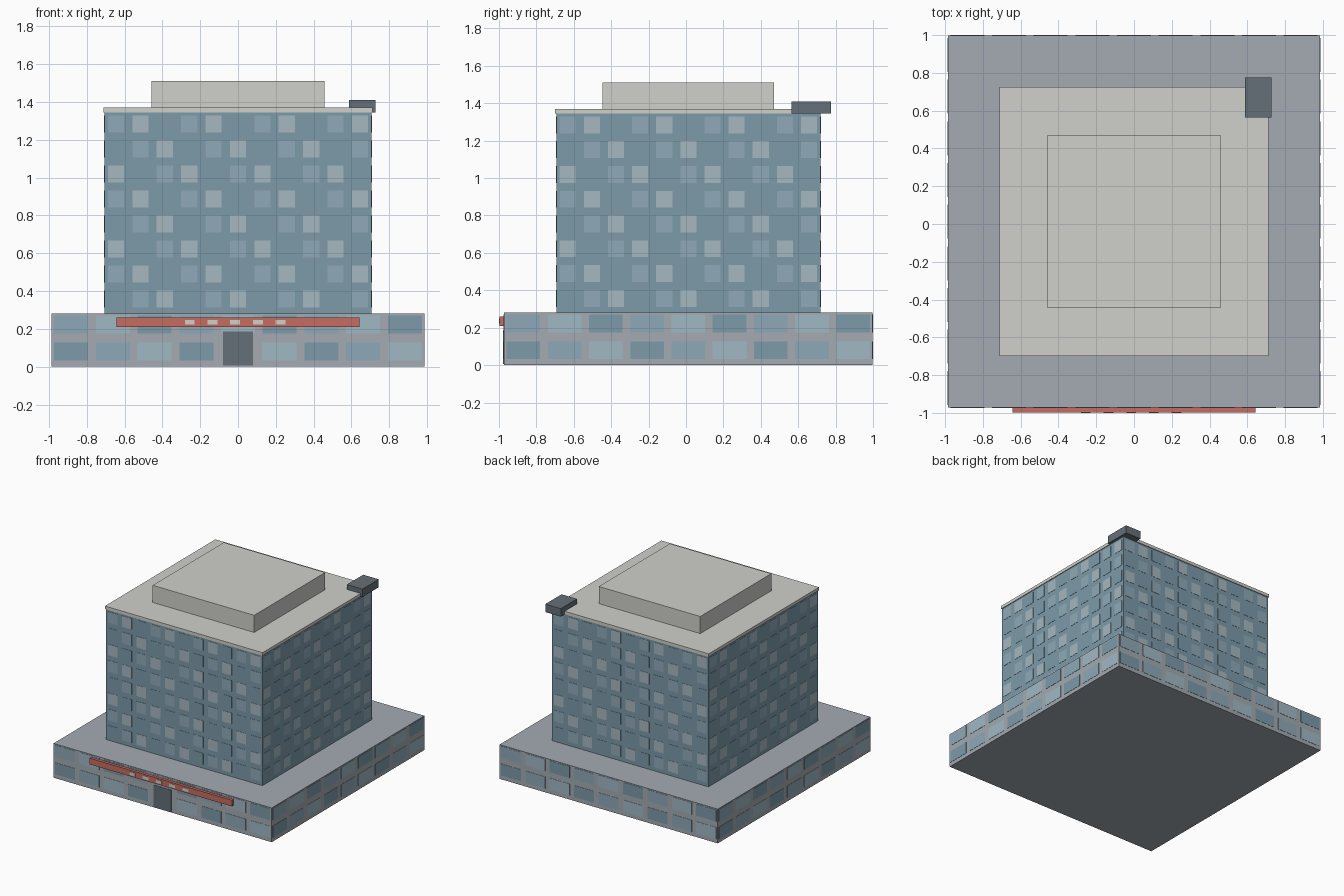
import bpy, bmesh
from mathutils import Matrix, Vector
from math import pi

if "Cube" in bpy.data.objects:
    bpy.data.objects.remove(bpy.data.objects["Cube"])

CY = 0.0125  # the sign at the front shifts the building slightly back


def mat(name, rgb):
    m = bpy.data.materials.new(name)
    lin = [((c / 255 + 0.055) / 1.055) ** 2.4 for c in rgb]
    m.diffuse_color = (*lin, 1)
    m.use_nodes = True
    m.node_tree.nodes["Principled BSDF"].inputs["Base Color"].default_value = m.diffuse_color
    return m


STONE = mat("grey_stone", (163, 171, 178))
GLASS = mat("blue_glass", (125, 155, 170))
GLASS_MID = mat("mid_glass", (143, 170, 184))
GLASS_PALE = mat("pale_glass", (165, 184, 192))
SHOP_MID = mat("shop_mid_glass", (142, 169, 184))
SHOP_PALE = mat("shop_pale_glass", (160, 185, 197))
ROOF = mat("roof_cream", (208, 208, 203))
DARK = mat("dark_grey", (101, 112, 120))
RED = mat("sign_red", (198, 108, 96))


def add_box(bm, lo, hi, xf=Matrix(), slot=0):
    lo, hi = Vector(lo), Vector(hi)
    size = Matrix.Diagonal((*(hi - lo), 1))
    r = bmesh.ops.create_cube(bm, size=1, matrix=xf @ Matrix.Translation((lo + hi) / 2) @ size)
    for f in {f for v in r["verts"] for f in v.link_faces}:
        f.material_index = slot


def finish(name, bm, *mats):
    me = bpy.data.meshes.new(name)
    bm.to_mesh(me)
    bm.free()
    for m in mats:
        me.materials.append(m)
    ob = bpy.data.objects.new(name, me)
    bpy.context.collection.objects.link(ob)


def box(name, lo, hi, m):
    bm = bmesh.new()
    add_box(bm, lo, hi)
    finish(name, bm, m)


def windows(name, half, cols, pitch, rows, z0, dz, w, h, mats, skip=()):
    """Thin panes on all four walls, three tones cycling diagonally."""
    bm = bmesh.new()
    for side in range(4):
        xf = Matrix.Translation((0, CY, 0)) @ Matrix.Rotation(side * pi / 2, 4, "Z")
        for r in range(rows):
            for i in range(cols):
                if (side, r, i) in skip:
                    continue
                x, z = (i - (cols - 1) / 2) * pitch, z0 + r * dz
                add_box(bm, (x - w / 2, -half - 0.002, z - h / 2),
                        (x + w / 2, -half + 0.004, z + h / 2), xf, (i + r) % 3)
    finish(name, bm, *mats)


def square(name, half, z0, z1, m):
    box(name, (-half, CY - half, z0), (half, CY + half, z1), m)


# Stacked building volumes
square("podium", 0.985, 0, 0.28, STONE)
square("tower", 0.706, 0.28, 1.345, GLASS)
square("roof_slab", 0.712, 1.345, 1.37, ROOF)
square("roof_penthouse", 0.458, 1.37, 1.51, ROOF)

# Window panes; the door replaces the middle ground-floor pane
windows("podium_windows", 0.985, 9, 0.2205, 2, 0.08, 0.143, 0.18, 0.095,
        (GLASS, SHOP_MID, SHOP_PALE), {(0, 0, 4)})
windows("tower_windows", 0.706, 11, 0.129, 8, 0.357, 0.1325, 0.086, 0.09,
        (GLASS, GLASS_MID, GLASS_PALE))

# Entrance and sign band with plain light blocks
box("door", (-0.08, -0.978, 0.005), (0.08, -0.965, 0.185), DARK)
box("sign_band", (-0.642, -0.997, 0.21), (0.642, -0.97, 0.26), RED)
bm = bmesh.new()
for k in range(5):
    x = -0.255 + 0.12 * k
    add_box(bm, (x - 0.026, -1.0, 0.222), (x + 0.026, -0.99, 0.248))
finish("sign_blocks", bm, ROOF)

# Rooftop unit overhanging the back right corner
box("roof_unit", (0.588, 0.565, 1.345), (0.728, 0.775, 1.41), DARK)
